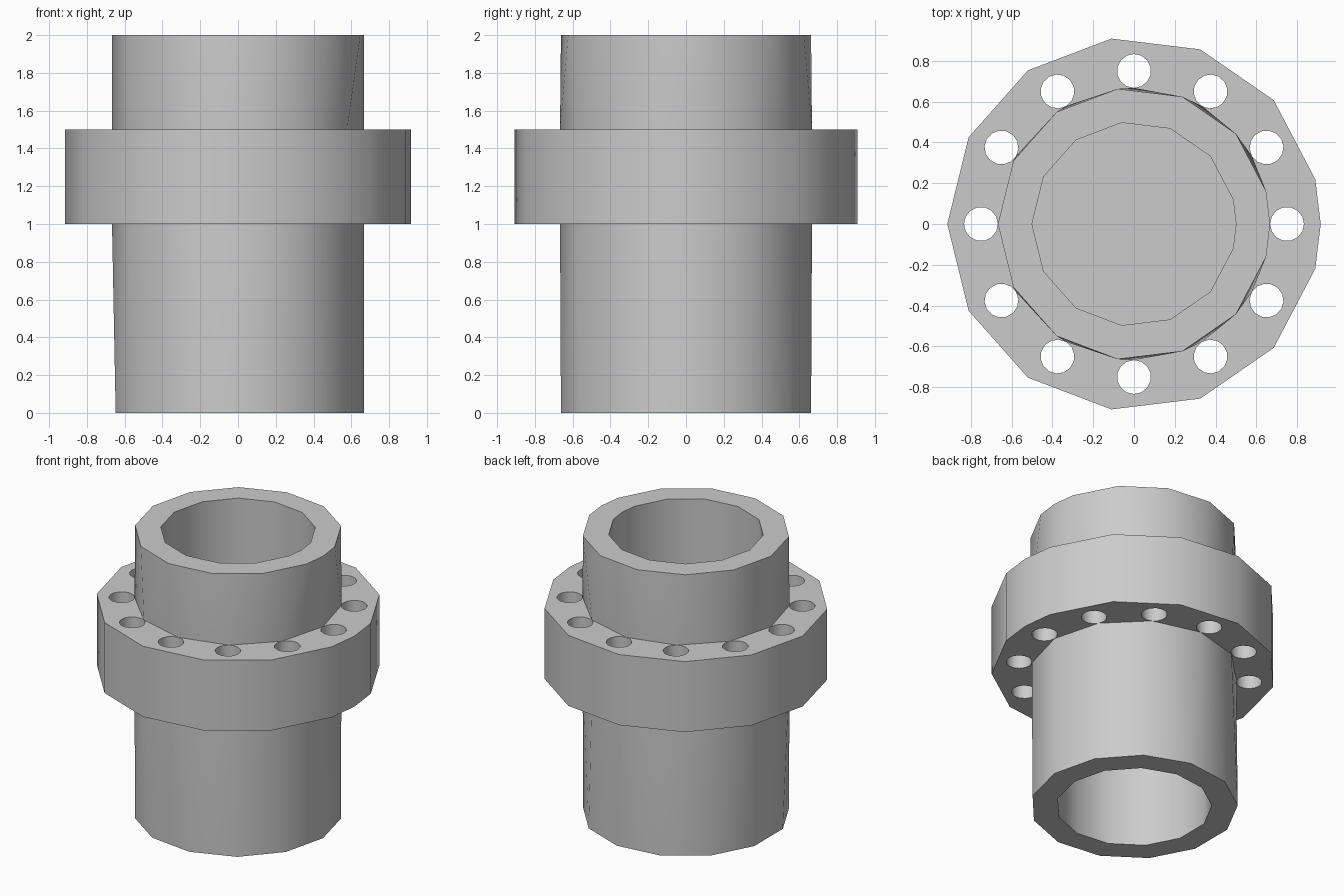
import bpy, bmesh, math

OUTER, BORE, FLANGE = 0.667, 0.5, 0.915
PITCH, HOLE = 0.75, 0.083
Z_LOW, Z_HIGH, Z_TOP = 1.0, 1.5, 2.0
STEP = 360 / 13

cube = bpy.data.objects.get("Cube")
if cube:
    bpy.data.objects.remove(cube, do_unlink=True)

grey = bpy.data.materials.new("light_grey")
grey.use_nodes = True
colour = (0.6, 0.6, 0.6, 1)
grey.diffuse_color = colour
grey.node_tree.nodes["Principled BSDF"].inputs["Base Color"].default_value = colour

# Facet angles: plain ring, its mirror with an added seam point, and hole-aligned ring
PLAIN = [STEP * k for k in range(13)]
SEAMED = [0.0] + [STEP * (k + 0.5) for k in range(13)]
BOLTED = [30.0 * k for k in range(12)]


def ring(bm, angles, radius, z, centre=(0, 0), turn=0):
    """Vertices round a circle, paired with their angles."""
    verts = []
    for a in angles:
        t = math.radians(a + turn)
        verts.append(bm.verts.new((centre[0] + radius * math.cos(t),
                                   centre[1] + radius * math.sin(t), z)))
    return verts, angles


def bridge(bm, first, second):
    """Join two rings, which may differ in number of facets."""
    (va, aa), (vb, ab) = first, second
    na, nb = len(va), len(vb)
    aa, ab = list(aa) + [360.0], list(ab) + [360.0]
    i = j = 0
    while i < na or j < nb:
        a, b = va[i % na], vb[j % nb]
        next_a = aa[i + 1] if i < na else 999
        next_b = ab[j + 1] if j < nb else 999
        if abs(next_a - next_b) < 0.001:
            i, j = i + 1, j + 1
            bm.faces.new((a, va[i % na], vb[j % nb], b))
        elif next_a < next_b:
            i += 1
            bm.faces.new((a, va[i % na], b))
        else:
            j += 1
            bm.faces.new((a, vb[j % nb], b))


def prism(bm, angles, radius, z0, z1, centre=(0, 0), turn=0):
    low = ring(bm, angles, radius, z0, centre, turn)
    high = ring(bm, angles, radius, z1, centre, turn)
    bridge(bm, low, high)
    bm.faces.new(low[0][::-1])
    bm.faces.new(high[0])


def finish(bm, name):
    mesh = bpy.data.meshes.new(name)
    bm.normal_update()
    bm.to_mesh(mesh)
    bm.free()
    obj = bpy.data.objects.new(name, mesh)
    bpy.context.collection.objects.link(obj)
    mesh.materials.append(grey)
    return obj


def activate(obj):
    bpy.ops.object.select_all(action='DESELECT')
    obj.select_set(True)
    bpy.context.view_layer.objects.active = obj


def smooth(obj):
    activate(obj)
    bpy.ops.object.shade_smooth_by_angle(angle=math.radians(35))


def pipe(name, angles, z_end, z_joint):
    """Open pipe: rim at z_end, outer wall meeting the flange at z_joint."""
    bm = bmesh.new()
    joint = ring(bm, BOLTED, OUTER, z_joint)
    rim = ring(bm, angles, OUTER, z_end)
    lip = ring(bm, angles, BORE, z_end)
    floor = ring(bm, angles, BORE, z_joint)
    for a, b in ((joint, rim), (rim, lip), (lip, floor)):
        bridge(bm, a, b)
    if z_end < z_joint:
        bmesh.ops.reverse_faces(bm, faces=bm.faces[:])
    smooth(finish(bm, name))


# Pipes above and below the flange
pipe("lower_pipe", PLAIN, 0, Z_LOW)
pipe("upper_pipe", SEAMED, Z_TOP, Z_HIGH)

# Flange disc, solid across the bore
bm = bmesh.new()
prism(bm, SEAMED, FLANGE, Z_LOW, Z_HIGH)
flange = finish(bm, "flange")

# Ring of bolt holes, cut through the flange
bm = bmesh.new()
hole_angles = [360 / 14 * k for k in range(14)]
for a in BOLTED:
    t = math.radians(a)
    prism(bm, hole_angles, HOLE, Z_LOW - 0.1, Z_HIGH + 0.1,
          (PITCH * math.cos(t), PITCH * math.sin(t)), a)
cutter = finish(bm, "bolt_hole_cutter")
cutter.hide_render = True

cut = flange.modifiers.new("bolt_holes", 'BOOLEAN')
cut.operation = 'DIFFERENCE'
cut.solver = 'EXACT'
cut.object = cutter
activate(flange)
bpy.ops.object.modifier_apply(modifier=cut.name)
bpy.data.objects.remove(cutter, do_unlink=True)
smooth(flange)
